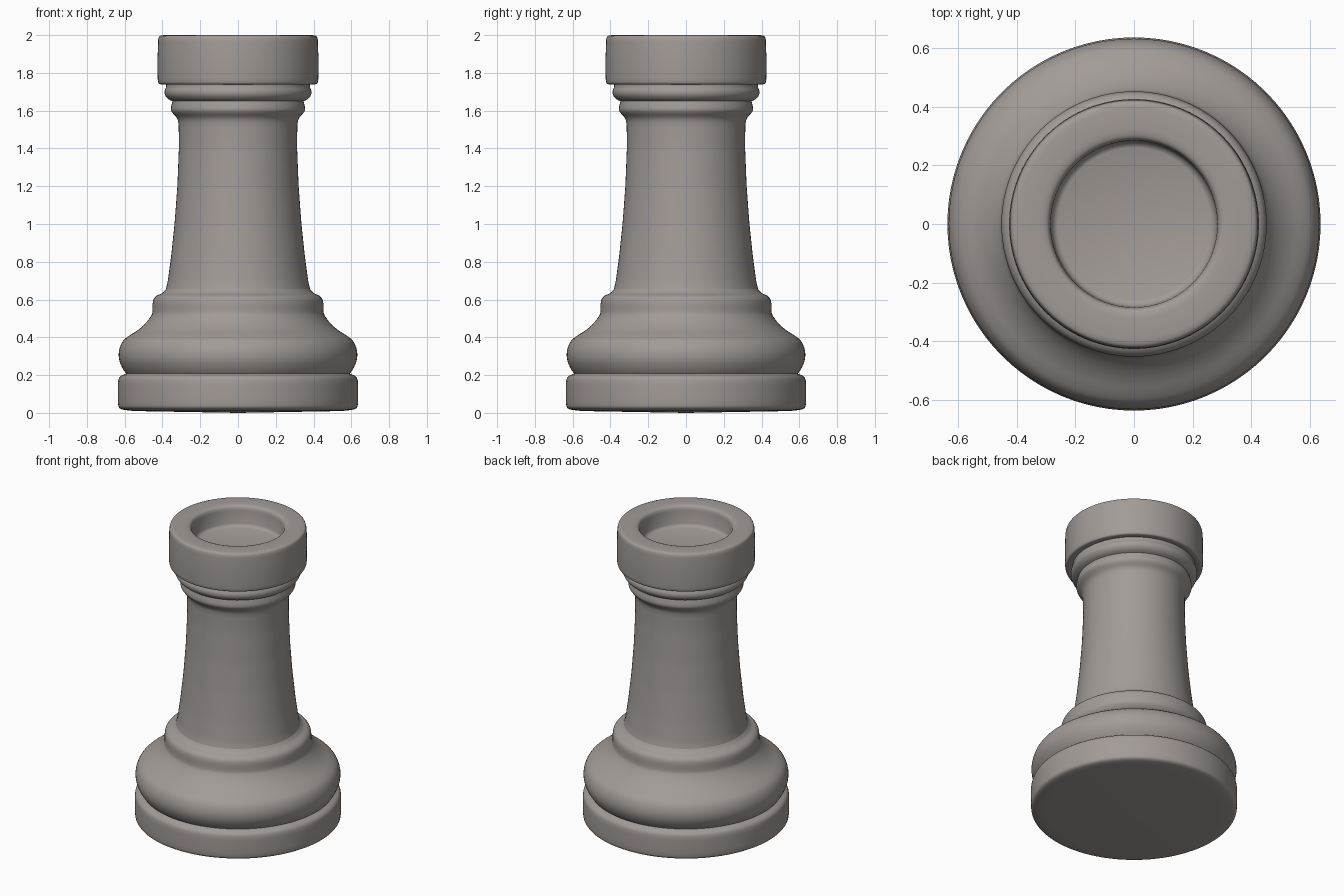
import bpy, bmesh, math
from mathutils import Vector

cube = bpy.data.objects.get("Cube")
if cube:
    bpy.data.objects.remove(cube, do_unlink=True)

SIDES = 96

stone = bpy.data.materials.new("warm grey stone")
stone.use_nodes = True
colour = (0.36, 0.33, 0.31, 1)
stone.diffuse_color = colour
stone.node_tree.nodes["Principled BSDF"].inputs["Base Color"].default_value = colour


def soften(points, reach=0.015):
    """Round the profile by cutting a short piece off every inner corner."""
    pts = [Vector(p) for p in points]
    for _ in range(2):
        out = [pts[0]]
        for before, here, after in zip(pts, pts[1:], pts[2:]):
            for other in (before, after):
                step = other - here
                out.append(here + step.normalized() * min(step.length / 4, reach))
        pts = out + [pts[-1]]
        reach /= 3
    return pts


def lathe(name, profile):
    """Spin a (radius, height) profile around the z axis."""
    bm = bmesh.new()
    verts = [bm.verts.new((r, 0, z)) for r, z in soften(profile)]
    edges = [bm.edges.new(pair) for pair in zip(verts, verts[1:])]
    bmesh.ops.spin(bm, geom=verts + edges, cent=(0, 0, 0), axis=(0, 0, 1),
                   angle=math.tau, steps=SIDES, use_merge=True)
    bmesh.ops.remove_doubles(bm, verts=bm.verts[:], dist=0.0001)
    bmesh.ops.recalc_face_normals(bm, faces=bm.faces[:])
    # An open ring has no inside, so make sure its walls face away from the axis
    outer = max(bm.faces, key=lambda f: f.calc_center_median().xy.length)
    if outer.normal.xy.dot(outer.calc_center_median().xy) < 0:
        bmesh.ops.reverse_faces(bm, faces=bm.faces[:])
    mesh = bpy.data.meshes.new(name)
    bm.to_mesh(mesh)
    bm.free()
    mesh.materials.append(stone)
    obj = bpy.data.objects.new(name, mesh)
    bpy.context.collection.objects.link(obj)
    bpy.ops.object.select_all(action="DESELECT")
    obj.select_set(True)
    bpy.context.view_layer.objects.active = obj
    bpy.ops.object.shade_smooth_by_angle(angle=math.radians(40))
    return obj


# Foot disc with a slightly domed underside
lathe("foot", [(0, 0), (0.56, 0.01), (0.63, 0.02), (0.636, 0.05),
               (0.636, 0.17), (0.625, 0.195), (0.592, 0.208)])

# Rounded bulge, sweeping up to a small collar
lathe("base_bulge", [(0.592, 0.208), (0.612, 0.235), (0.631, 0.28), (0.632, 0.33),
                     (0.613, 0.38), (0.58, 0.407), (0.53, 0.437), (0.487, 0.475),
                     (0.458, 0.515), (0.452, 0.535), (0.452, 0.595), (0.435, 0.62),
                     (0.4, 0.633), (0.382, 0.655)])

# Tapering column with a flared top
lathe("column", [(0.382, 0.655), (0.373, 0.69), (0.355, 0.82), (0.336, 1.0),
                 (0.321, 1.2), (0.313, 1.4), (0.314, 1.53), (0.322, 1.562),
                 (0.35, 1.59), (0.357, 1.61), (0.347, 1.65)])

# Neck ring under the crown
lathe("neck_ring", [(0.347, 1.65), (0.37, 1.66), (0.388, 1.682), (0.39, 1.705),
                    (0.38, 1.725), (0.38, 1.742)])

# Crown with a shallow round recess
lathe("crown", [(0.38, 1.742), (0.415, 1.738), (0.425, 1.75), (0.426, 1.86),
                (0.423, 1.985), (0.41, 2), (0.305, 2), (0.285, 1.985),
                (0.28, 1.86), (0, 1.86)])
